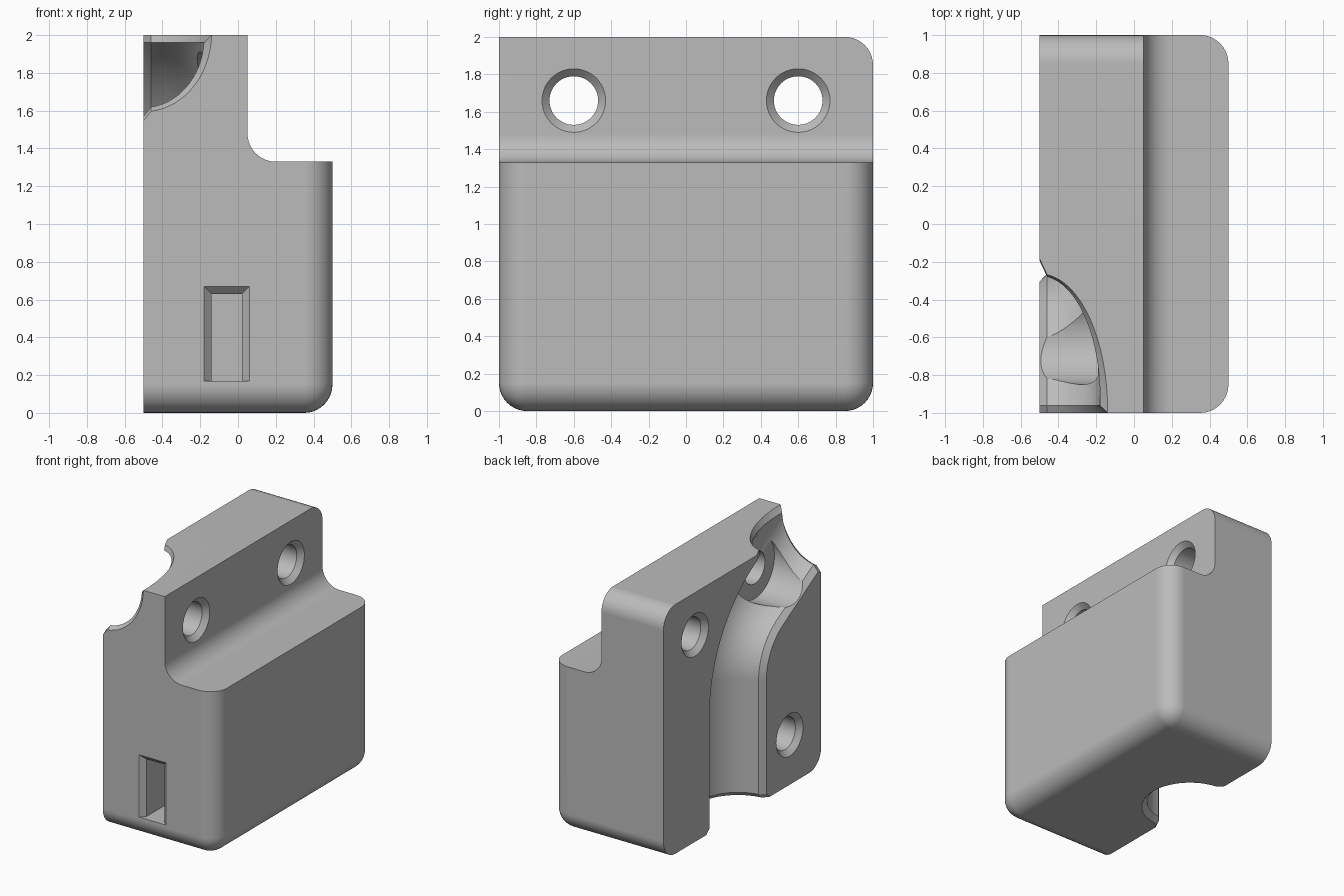
import bpy, bmesh
from math import sin, cos, pi, radians, asin
from mathutils import Vector

cube = bpy.data.objects.get("Cube")
if cube:
    bpy.data.objects.remove(cube, do_unlink=True)

grey = bpy.data.materials.new("light grey plastic")
grey.use_nodes = True
COLOUR = (0.5, 0.5, 0.5, 1)
grey.diffuse_color = COLOUR
grey.node_tree.nodes["Principled BSDF"].inputs["Base Color"].default_value = COLOUR


def loft(name, rings):
    """Closed solid through a list of equally long rings of points."""
    bm = bmesh.new()
    rows = [[bm.verts.new(p) for p in ring] for ring in rings]
    n = len(rows[0])
    for a, b in zip(rows, rows[1:]):
        for i in range(n):
            j = (i + 1) % n
            bm.faces.new((a[i], a[j], b[j], b[i]))
    bm.faces.new(rows[0][::-1])
    bm.faces.new(rows[-1])
    bmesh.ops.recalc_face_normals(bm, faces=bm.faces)
    mesh = bpy.data.meshes.new(name)
    bm.to_mesh(mesh)
    bm.free()
    mesh.materials.append(grey)
    obj = bpy.data.objects.new(name, mesh)
    bpy.context.collection.objects.link(obj)
    return obj


# Stepped body, extruded along y
BACK, FRONT, STEP_X, STEP_Z, R = -0.5, 0.5, 0.05, 1.33, 0.15
outline = [(BACK, 0), (FRONT, 0), (FRONT, STEP_Z), (STEP_X, STEP_Z), (STEP_X, 2), (BACK, 2)]
body = loft("bracket_body", [[(x, y, z) for x, z in outline] for y in (-1, 1)])


def rounded(edge):
    a, b = (v.co for v in edge.verts)
    mid, along = (a + b) / 2, b - a
    floor_edge = mid.z < 0.01 and mid.x > BACK + 0.01
    outer_corner = mid.x > FRONT - 0.01 and abs(along.z) > 1
    top_end = mid.z > 1.99 and mid.y > 0.99
    inner_step = abs(mid.x - STEP_X) < 0.01 and abs(mid.z - STEP_Z) < 0.01
    return floor_edge or outer_corner or top_end or inner_step


bm = bmesh.new()
bm.from_mesh(body.data)
bmesh.ops.bevel(bm, geom=[e for e in bm.edges if rounded(e)], offset=R,
                segments=10, profile=0.5, affect='EDGES')
bm.to_mesh(body.data)
bm.free()

# Cable channel: half-round section with chamfered rims
CH = 0.04
RAD = 0.32


def section(grow=0.0):
    r, rim = RAD + grow, RAD + CH + grow
    t = asin(CH / r)
    arc = [t + (pi - 2 * t) * i / 32 for i in range(33)]
    pts = [(BACK - 0.2, rim), (BACK, rim)]
    pts += [(BACK + r * sin(a), r * cos(a)) for a in arc]
    return pts + [(BACK, -rim), (BACK - 0.2, -rim)]


def ring(centre, across, grow=0.0):
    return [Vector((x, *centre)) + w * Vector((0, *across)) for x, w in section(grow)]


ARC_Y, ARC_Z, ARC_R, TILT = -0.725, 0.95, 0.78, radians(60)
path = [ring((ARC_Y + ARC_R, -CH), (1, 0), 2 * CH), ring((ARC_Y + ARC_R, CH), (1, 0))]
for i in range(21):
    a = TILT * i / 20
    path.append(ring((ARC_Y + ARC_R * cos(a), ARC_Z + ARC_R * sin(a)), (cos(a), sin(a))))
end_y, end_z = ARC_Y + ARC_R * cos(TILT), ARC_Z + ARC_R * sin(TILT)
slope = cos(TILT) / sin(TILT)
path.append(ring((end_y - 1.4, end_z + 1.4 * slope), (cos(TILT), sin(TILT))))
cutters = [loft("channel_cutter", path)]

# Flared mouths where the channel leaves the top and the front end
top = [ring((end_y - (z - end_z) / slope, z), (1 / cos(TILT), 0), g)
       for z, g in ((2 - CH, 0), (2 + CH, 2 * CH))]
side = [ring((y, end_z + (end_y - y) * slope), (0, 1 / sin(TILT)), g)
        for y, g in ((-1 + CH, 0), (-1 - CH, 2 * CH))]
cutters += [loft("top_mouth_cutter", top), loft("side_mouth_cutter", side)]


# Screw holes along x, given as (x, radius) profiles
def bore(name, y, z, profile):
    angles = [2 * pi * i / 48 for i in range(48)]
    return loft(name, [[(x, y + r * cos(a), z + r * sin(a)) for a in angles]
                       for x, r in profile])


HOLE = 0.13
back_flare = [(BACK - CH, HOLE + 2 * CH), (BACK + CH, HOLE)]
front_flare = [(STEP_X - CH, HOLE), (STEP_X + CH, HOLE + 2 * CH)]
counterbore = [(BACK - 0.2, 0.25), (-0.19, 0.25), (-0.19, HOLE)]
cutters += [
    bore("plain_hole_cutter", 0.6, 1.66, back_flare + front_flare),
    bore("recessed_hole_cutter", -0.6, 1.66, counterbore + front_flare),
    bore("nut_hole_cutter", -0.6, 0.4, back_flare + [(-0.06, HOLE)]),
]


# Nut slot in the front end, chamfered on both sides and the top
def slot(y, g):
    x0, x1, z0, z1 = -0.14 - g, 0.02 + g, 0.17, 0.63 + g
    return [(x0, y, z0), (x1, y, z0), (x1, y, z1), (x0, y, z1)]


cutters.append(loft("nut_slot_cutter", [slot(-1 - CH, 2 * CH), slot(-1 + CH, 0), slot(-0.37, 0)]))

# Cut everything out of the body
bpy.context.view_layer.objects.active = body
body.select_set(True)
for cutter in cutters:
    mod = body.modifiers.new(cutter.name, 'BOOLEAN')
    mod.operation, mod.solver, mod.object = 'DIFFERENCE', 'EXACT', cutter
    bpy.ops.object.modifier_apply(modifier=mod.name)
for cutter in cutters:
    bpy.data.objects.remove(cutter, do_unlink=True)

# Smooth fillets, flat faces
bpy.ops.object.shade_smooth_by_angle(angle=radians(25))
weighted = body.modifiers.new("even_shading", 'WEIGHTED_NORMAL')
weighted.keep_sharp = True
